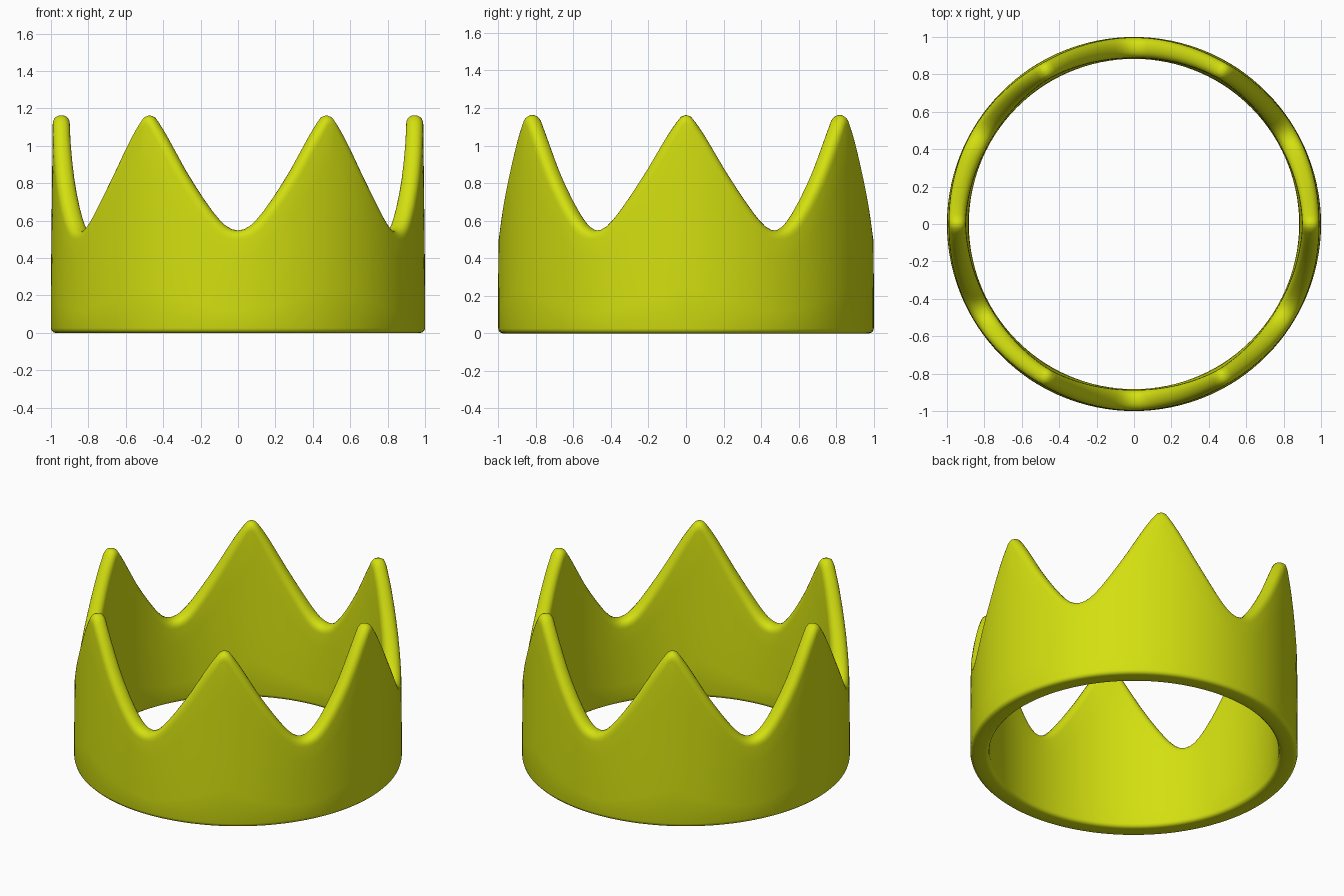
import bpy, bmesh, math

if "Cube" in bpy.data.objects:
    bpy.data.objects.remove(bpy.data.objects["Cube"])

# Rim height against angle (degrees) from a peak to the next valley
RIM = [(0, 1.163), (1.5, 1.155), (3, 1.125), (4.5, 1.09), (6.1, 1.05), (9, 0.97),
       (12.2, 0.88), (15.3, 0.80), (18.5, 0.722), (21.7, 0.65), (24, 0.605),
       (26, 0.573), (28, 0.554), (30, 0.547)]
PEAKS = 6
BASE_BEVEL = 0.025
ROUND = 0.048


def wall_radii(z):
    """Outer and inner radius: the band thins slightly towards the tips."""
    t = max(0.0, z - 0.3) / 0.86
    return 1.0 - 0.010 * t, 0.883 + 0.017 * t


def section(top, slope):
    """Closed outline (radius, height) of the band at one angle."""
    drop = ROUND * math.sqrt(1 + slope * slope)
    shoulder = top - drop
    pts = []
    # outer bottom edge and wall
    for k in range(4):
        a = math.pi / 2 * k / 3
        pts.append((1.0 - BASE_BEVEL * (1 - math.sin(a)), BASE_BEVEL * (1 - math.cos(a))))
    for k in range(1, 5):
        z = BASE_BEVEL + (shoulder - BASE_BEVEL) * k / 5
        pts.append((wall_radii(z)[0], z))
    # rounded rim
    ro, ri = wall_radii(shoulder)
    mid, half = (ro + ri) / 2, (ro - ri) / 2
    for k in range(11):
        a = math.pi * k / 10
        c, s = math.cos(a), math.sin(a)
        pts.append((mid + half * math.copysign(abs(c) ** 0.9, c), shoulder + drop * s ** 0.9))
    # inner wall and bottom edge
    for k in range(4, 0, -1):
        z = BASE_BEVEL + (shoulder - BASE_BEVEL) * k / 5
        pts.append((wall_radii(z)[1], z))
    for k in range(3, -1, -1):
        a = math.pi / 2 * k / 3
        pts.append((0.883 + BASE_BEVEL * (1 - math.sin(a)), BASE_BEVEL * (1 - math.cos(a))))
    return pts


# Mirror the half tooth, then repeat it around the ring
tooth = [(-a, z) for a, z in reversed(RIM[1:])] + RIM[:-1]
stations = [(60 * p + a, z) for p in range(PEAKS) for a, z in tooth]
count = len(stations)

bm = bmesh.new()
rings = []
for i, (deg, top) in enumerate(stations):
    a0, z0 = stations[i - 1]
    a1, z1 = stations[(i + 1) % count]
    slope = (z1 - z0) / (0.945 * math.radians((a1 - a0) % 360))
    ang = math.radians(deg)
    rings.append([bm.verts.new((r * math.cos(ang), r * math.sin(ang), z))
                  for r, z in section(top, slope)])
for i in range(count):
    a, b = rings[i], rings[(i + 1) % count]
    for j in range(len(a)):
        k = (j + 1) % len(a)
        bm.faces.new((a[j], b[j], b[k], a[k]))
bmesh.ops.recalc_face_normals(bm, faces=bm.faces)

mesh = bpy.data.meshes.new("crown_band")
bm.to_mesh(mesh)
bm.free()
crown = bpy.data.objects.new("crown_band", mesh)
bpy.context.collection.objects.link(crown)

gold = bpy.data.materials.new("yellow_gold")
gold.diffuse_color = (0.65, 0.74, 0.005, 1)
gold.use_nodes = True
gold.node_tree.nodes["Principled BSDF"].inputs["Base Color"].default_value = gold.diffuse_color
mesh.materials.append(gold)

bpy.context.view_layer.objects.active = crown
crown.select_set(True)
bpy.ops.object.shade_smooth_by_angle(angle=math.radians(50))
